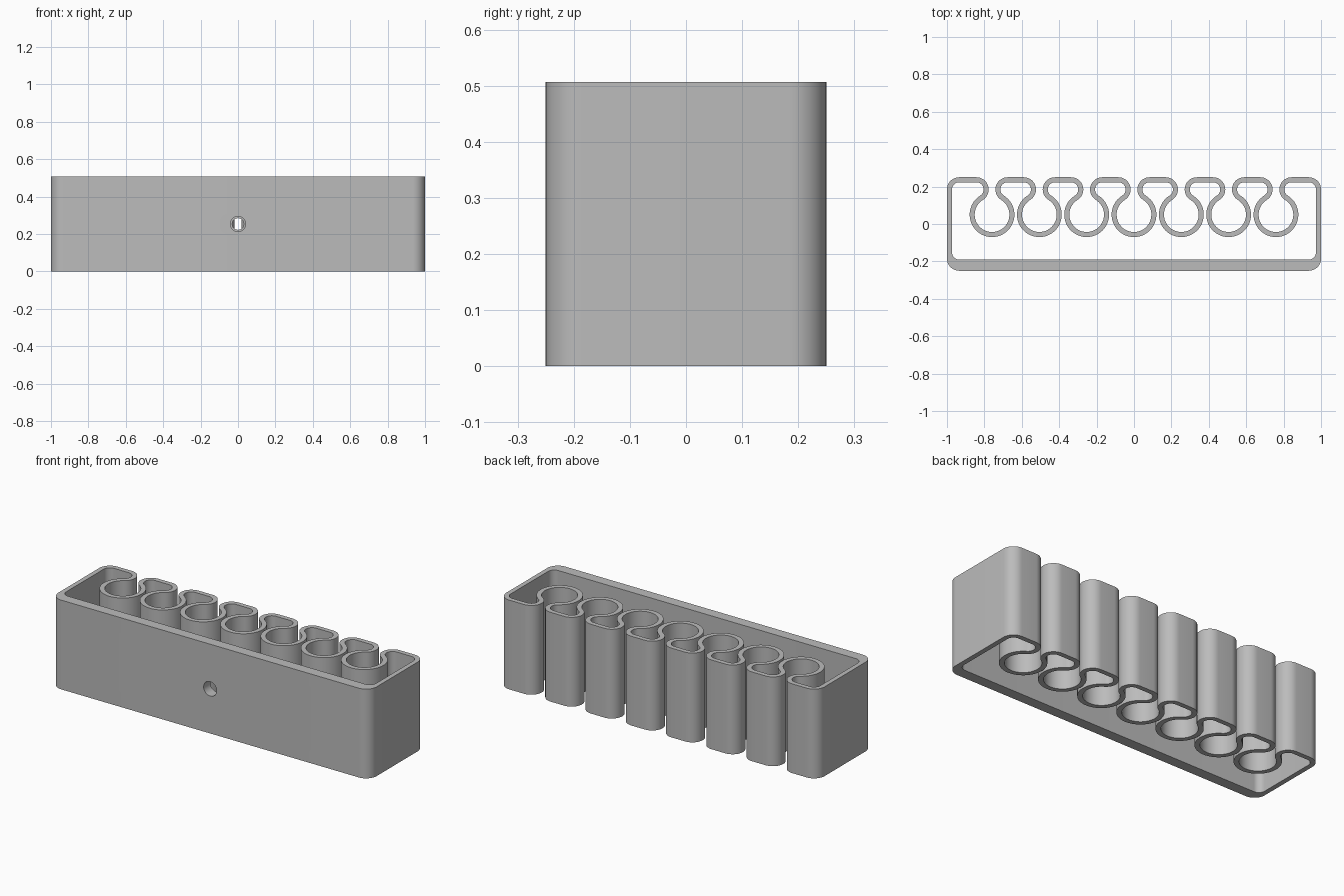
import bpy
import bmesh
from math import radians, degrees, cos, sin, atan2, hypot
from mathutils import Matrix

if "Cube" in bpy.data.objects:
    bpy.data.objects.remove(bpy.data.objects["Cube"], do_unlink=True)

HEIGHT = 0.507
HALF_X, HALF_Y = 1.0, 0.25
WALL = 0.027          # thin wall thickness
FRONT_WALL = 0.06     # thick mounting wall
PITCH = 0.253         # spacing of the sockets
SOCKET_Y = 0.05
SOCKET_R = 0.093      # clear radius of a socket
NECK = 0.018          # half width of the slot
LIP_R = 0.0655        # rounding of lips and corners

plastic = bpy.data.materials.new("grey plastic")
plastic.use_nodes = True
GREY = (0.5, 0.5, 0.5, 1)
plastic.diffuse_color = GREY
plastic.node_tree.nodes["Principled BSDF"].inputs["Base Color"].default_value = GREY

outer, inner = [], []


def arc(cx, cy, r_out, r_in, start, end, steps, lift=0):
    """Add matching arcs to the outer and inner outlines."""
    for i in range(steps + 1):
        a = radians(start + (end - start) * i / steps)
        outer.append((cx + r_out * cos(a), cy + r_out * sin(a)))
        inner.append((cx + r_in * cos(a), cy + lift + r_in * sin(a)))


# Wall outline, counterclockwise from the front left corner
cx, cy = HALF_X - LIP_R, HALF_Y - LIP_R
lip_in = LIP_R - WALL
lift = FRONT_WALL - WALL
arc(-cx, -cy, LIP_R, lip_in, 180, 270, 12, lift)
arc(cx, -cy, LIP_R, lip_in, 270, 360, 12, lift)
arc(cx, cy, LIP_R, lip_in, 0, 90, 12)
lip_x = NECK + LIP_R
meet = degrees(atan2(cy - SOCKET_Y, lip_x))
socket_r = hypot(lip_x, cy - SOCKET_Y) - LIP_R
for i in range(3, -4, -1):
    x = i * PITCH
    arc(x + lip_x, cy, LIP_R, lip_in, 90, 180 + meet, 18)
    arc(x, SOCKET_Y, socket_r, socket_r + WALL, meet, -180 - meet, 40)
    arc(x - lip_x, cy, LIP_R, lip_in, -meet, 90, 18)
arc(-cx, cy, LIP_R, lip_in, 90, 180, 12)

# Extruded strip between the two outlines
bm = bmesh.new()
rings = [[bm.verts.new((x, y, z)) for x, y in line]
         for line, z in ((outer, 0), (outer, HEIGHT), (inner, HEIGHT), (inner, 0))]
n = len(outer)
for k in range(4):
    a, b = rings[k], rings[(k + 1) % 4]
    for i in range(n):
        j = (i + 1) % n
        bm.faces.new((a[i], a[j], b[j], b[i]))
bmesh.ops.remove_doubles(bm, verts=bm.verts, dist=1e-5)
bmesh.ops.recalc_face_normals(bm, faces=bm.faces)
mesh = bpy.data.meshes.new("socket_rack")
bm.to_mesh(mesh)
bm.free()
mesh.materials.append(plastic)
rack = bpy.data.objects.new("socket_rack", mesh)
bpy.context.collection.objects.link(rack)
bpy.context.view_layer.objects.active = rack
rack.select_set(True)


def drill(name, radius, y0, y1):
    """Bore a round hole along y at mid height."""
    cb = bmesh.new()
    bmesh.ops.create_cone(cb, cap_ends=True, segments=40, radius1=radius,
                          radius2=radius, depth=y1 - y0,
                          matrix=Matrix.Translation((0, (y0 + y1) / 2, HEIGHT / 2))
                          @ Matrix.Rotation(radians(90), 4, 'X'))
    cm = bpy.data.meshes.new(name)
    cb.to_mesh(cm)
    cb.free()
    cm.materials.append(plastic)
    cutter = bpy.data.objects.new(name, cm)
    bpy.context.collection.objects.link(cutter)
    cutter.hide_render = True
    mod = rack.modifiers.new(name, 'BOOLEAN')
    mod.operation = 'DIFFERENCE'
    mod.solver = 'EXACT'
    mod.object = cutter
    bpy.ops.object.modifier_apply(modifier=mod.name)
    bpy.data.objects.remove(cutter, do_unlink=True)


# Screw hole through the front wall and the middle socket behind it
drill("screw_hole", 0.041, -0.3, -0.12)
drill("middle_socket_hole", 0.031, -0.12, 0.04)

bpy.ops.object.shade_smooth_by_angle(angle=radians(30))
